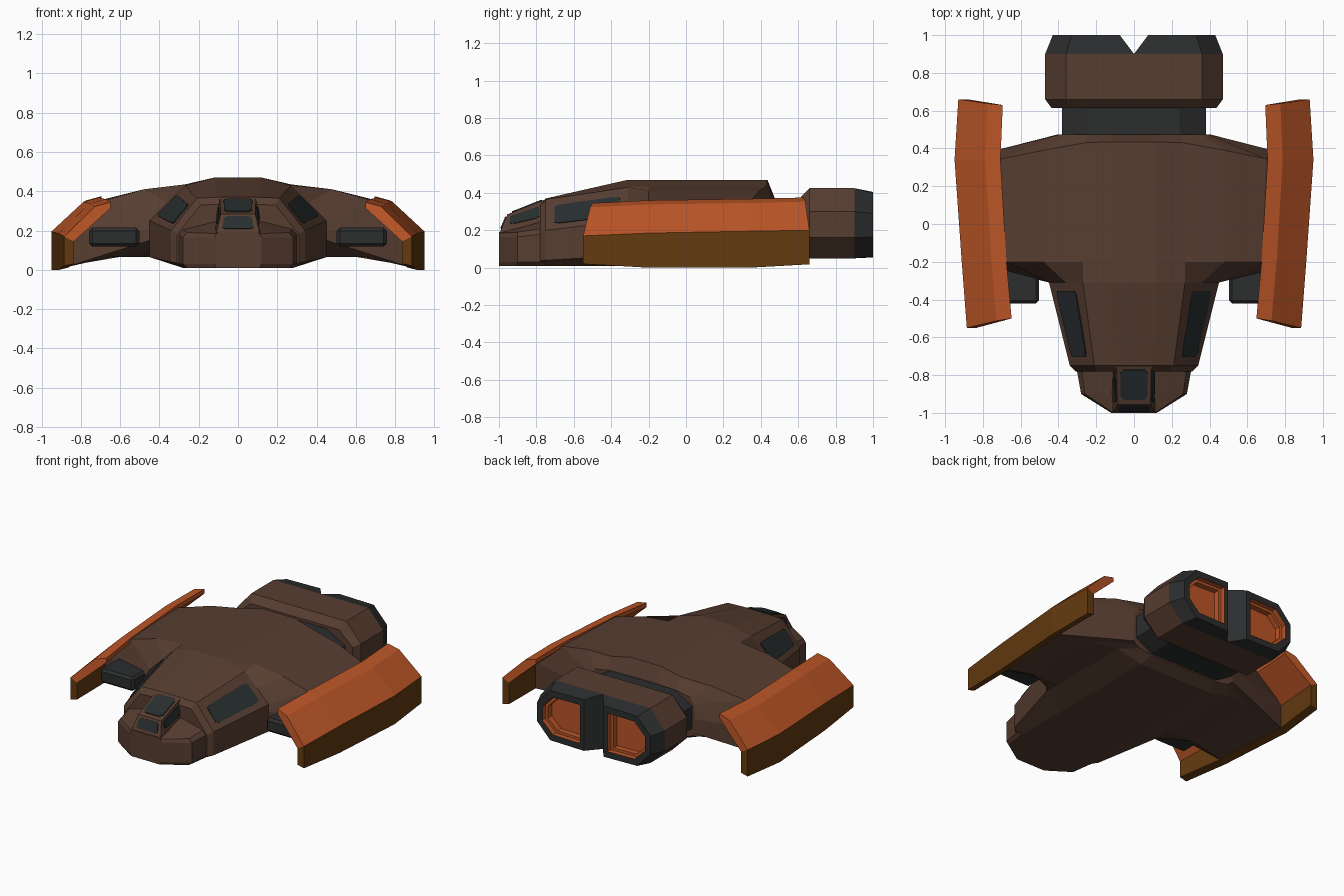
import bpy, bmesh
from mathutils import Vector

if "Cube" in bpy.data.objects:
    bpy.data.objects.remove(bpy.data.objects["Cube"])


def material(name, rgb):
    m = bpy.data.materials.new(name)
    m.diffuse_color = (*rgb, 1)
    m.use_nodes = True
    m.node_tree.nodes["Principled BSDF"].inputs["Base Color"].default_value = m.diffuse_color
    return m


BROWN = material("hull brown", (0.095, 0.047, 0.030))
DARK = material("dark metal", (0.025, 0.026, 0.027))
GLASS = material("window glass", (0.021, 0.027, 0.029))
ORANGE = material("bright orange", (0.50, 0.092, 0.020))
AMBER = material("burnt amber", (0.125, 0.042, 0.005))


def finish(bm, name, mats):
    bmesh.ops.remove_doubles(bm, verts=bm.verts, dist=1e-5)
    bmesh.ops.recalc_face_normals(bm, faces=bm.faces)
    me = bpy.data.meshes.new(name)
    bm.to_mesh(me)
    bm.free()
    for m in mats:
        me.materials.append(m)
    ob = bpy.data.objects.new(name, me)
    bpy.context.collection.objects.link(ob)
    return ob


def loft(name, rings, mats, side_mat=None, caps=None):
    """Skin closed rings; side_mat[i] colours strip i; caps = [(point indices, material)]."""
    bm = bmesh.new()
    vs = [[bm.verts.new(p) for p in r] for r in rings]
    n = len(rings[0])
    for a, b in zip(vs, vs[1:]):
        for i in range(n):
            j = (i + 1) % n
            f = bm.faces.new((a[i], a[j], b[j], b[i]))
            f.material_index = side_mat[i] if side_mat else 0
    for ring in (vs[0], vs[-1]):
        for idx, m in caps or [(range(n), 0)]:
            bm.faces.new([ring[i] for i in idx]).material_index = m
    return finish(bm, name, mats)


def sym(y, pts):
    """Mirror a half section (x, z) into a full ring; y is one value or one per point."""
    ys = y if isinstance(y, list) else [y] * len(pts)
    half = [(x, yy, z) for (x, z), yy in zip(pts, ys)]
    return half + [(-x, yy, z) for x, yy, z in reversed(half)]


def plate(name, quad, u0, u1, v0, v1, cut=0.12):
    """Thin window with clipped corners laid on a quad a-b-c-d."""
    a, b, c, d = map(Vector, quad)
    n = (b - a).cross(d - a).normalized()
    if n.z < 0:
        n = -n
    k = cut
    uv = [(k, 0), (1 - k, 0), (1, k), (1, 1 - k), (1 - k, 1), (k, 1), (0, 1 - k), (0, k)]
    pts = []
    for u, v in uv:
        u, v = u0 + (u1 - u0) * u, v0 + (v1 - v0) * v
        pts.append(a.lerp(b, u).lerp(d.lerp(c, u), v))
    loft(name, [[p - n * 0.003 for p in pts], [p + n * 0.006 for p in pts]], [GLASS])


# Main hull: fuselage, wing roots and tapered tail
front = [(.10, .37), (.21, .365), (.275, .283), (.34, .20), (.34, .16), (.34, .12),
         (.34, .08), (.34, .04), (.28, .01)]
neck = [(.12, .47), (.27, .43), (.36, .34), (.45, .25), (.45, .20), (.45, .15),
        (.45, .10), (.45, .065), (.28, .01)]
wing = [(.12, .47), (.27, .435), (.48, .41), (.675, .355), (.89, .19), (.89, .01),
        (.65, .065), (.45, .065), (.28, .01)]
rear = [(.12, .47), (.26, .435), (.48, .41), (.70, .355), (.93, .19), (.93, .01),
        (.65, .065), (.45, .065), (.28, .01)]
tail = [(.12, .37), (.25, .36), (.36, .34), (.39, .30), (.40, .20), (.40, .10),
        (.38, .08), (.35, .065), (.25, .05)]
loft("hull", [
    sym(-.78, [(x * .91, z * .90 + .001) for x, z in front]),
    sym(-.75, front), sym(-.31, neck), sym(-.20, wing),
    sym([.435, .43, .39, .345, .34, .34, .34, .38, .40], rear),
    sym(.475, tail)], [BROWN])

# Nose deck
loft("nose", [
    sym(-.76, [(.12, .25), (.28, .21), (.305, .18), (.305, .03), (.28, .01)]),
    sym(-.90, [(.12, .21), (.26, .19), (.28, .165), (.28, .03), (.26, .01)]),
    sym(-1.0, [(.10, .19), (.11, .185), (.12, .165), (.12, .03), (.11, .01)])], [BROWN])

# Cockpit hump and its windows
hump = [(-.995, .11, .19), (-.955, .088, .285), (-.74, .092, .37)]
loft("cockpit", [sym(y, [(w, z), (.125, .15)]) for y, w, z in hump], [BROWN])
(y0, w0, z0), (y1, w1, z1), (y2, w2, z2) = hump
plate("cockpit_roof_window", [(-w1, y1, z1), (w1, y1, z1), (w2, y2, z2), (-w2, y2, z2)],
      .10, .90, .12, .86)
plate("cockpit_front_window", [(-w0, y0, z0), (w0, y0, z0), (w1, y1, z1), (-w1, y1, z1)],
      .12, .88, .18, .85)
for s, side in ((1, "right"), (-1, "left")):
    plate("cockpit_window_" + side,
          [(s * .125, y1, .15), (s * .125, y2, .15), (s * w2, y2, z2), (s * w1, y1, z1)],
          .06, .80, .58, .88)

    # Long fuselage window on the sloped cabin side
    plate("cabin_window_" + side,
          [(s * .34, -.75, .20), (s * .45, -.31, .25), (s * .27, -.31, .43), (s * .21, -.75, .365)],
          .11, .90, .17, .75, .07)

    # Side armour panel: bent thin shell with orange slope and amber wall
    rings = []
    for ya, yb, xo, xi, zb, zc, zt in ((-.55, -.50, .885, .648, .02, .17, .345),
                                       (-.20, -.20, .912, .675, 0, .185, .360),
                                       (.34, .34, .95, .707, 0, .195, .368),
                                       (.66, .63, .93, .695, .018, .20, .375)):
        t = .05
        ym = yb + (ya - yb) * .25
        rings.append([(s * x, y, z) for x, y, z in (
            (xo, ya, zb), (xo, ya, zc), (xi + .08, ym, zt - .022), (xi, yb, zt),
            (xi, yb, zt - .03), (xo - t, ya, zc - .025), (xo - t, ya, zb + .012))])
    loft("side_panel_" + side, rings, [ORANGE, AMBER], [1, 0, 0, 0, 0, 1, 1],
         [((1, 2, 3, 4, 5), 0), ((0, 1, 5, 6), 1)])

    # Intake block in front of the wing
    bm = bmesh.new()
    bmesh.ops.create_cube(bm, size=1)
    for v in bm.verts:
        v.co = (s * .63 + v.co.x * .255, -.27 + v.co.y * .30, .167 + v.co.z * .096)
    bmesh.ops.bevel(bm, geom=bm.edges[:], offset=.016, segments=1, affect='EDGES')
    finish(bm, "intake_" + side, [DARK])

# Dark neck between hull and engine block
collar = [(.24, .36), (.38, .28), (.38, .13), (.26, .06)]
loft("engine_neck", [sym(.40, collar), sym(.64, collar)], [DARK])

# Engine block
engine = [(.36, .425), (.47, .30), (.47, .16), (.36, .05)]
loft("engine_block", [
    sym(.615, [(x * .93, .24 + (z - .24) * .75) for x, z in engine]),
    sym(.66, engine), sym(.90, engine)], [BROWN])

# Twin nozzles: dark shells meeting in a V groove, with recessed orange exhausts
for s, side in ((1, "right"), (-1, "left")):
    base = [(0, .425)] + engine + [(0, .05)]
    rim = [(.075, .405), (.33, .40), (.43, .29), (.43, .165), (.33, .06), (.075, .055)]
    mouth = [(.105, .362), (.31, .358), (.39, .275), (.39, .18), (.31, .102), (.105, .098)]
    deep = [(.125, .345), (.30, .34), (.37, .268), (.37, .187), (.30, .12), (.125, .115)]
    bm = bmesh.new()
    layers = [[bm.verts.new((s * x, y, z)) for x, z in p] for y, p in
              ((.90, base), (1.0, rim), (1.0, mouth), (.965, mouth), (.965, deep), (.925, deep))]
    for k, (a, b) in enumerate(zip(layers, layers[1:])):
        for i in range(6):
            j = (i + 1) % 6
            bm.faces.new((a[i], a[j], b[j], b[i])).material_index = int(k >= 2)
    bm.faces.new(layers[-1]).material_index = 1
    bm.faces.new(layers[0])
    finish(bm, "nozzle_" + side, [DARK, ORANGE])
